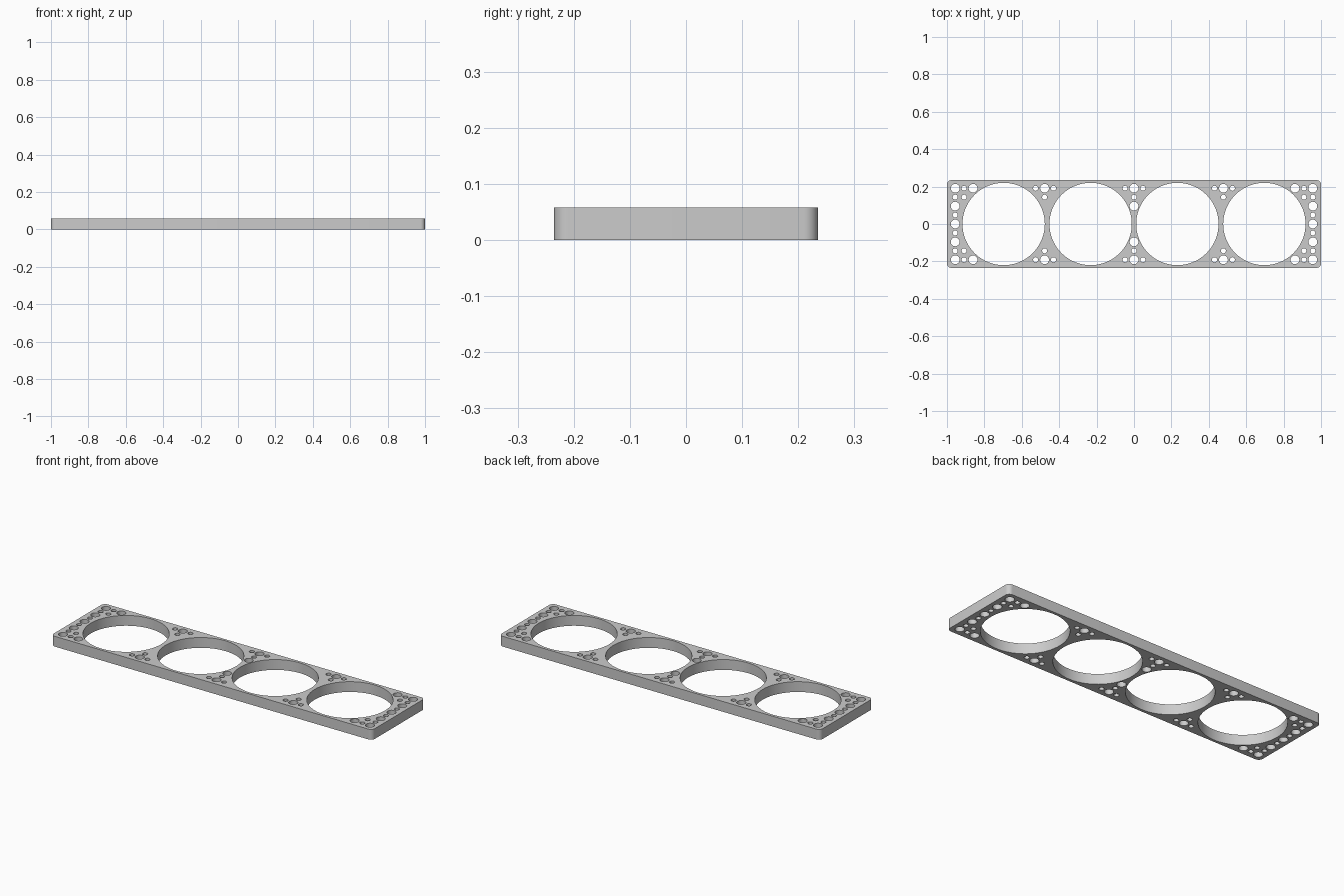
import bpy
import bmesh
from math import cos, sin, pi

if "Cube" in bpy.data.objects:
    bpy.data.objects.remove(bpy.data.objects["Cube"], do_unlink=True)

PITCH = 0.0956
HALF_X, HALF_Y, HEIGHT, CORNER = 1.0, 0.235, 0.058, 0.025
BORE, PIN, SCREW = 0.22, 0.0235, 0.0135

grey = bpy.data.materials.new("light_grey")
grey.use_nodes = True
colour = (0.6, 0.6, 0.6, 1)
grey.diffuse_color = colour
grey.node_tree.nodes["Principled BSDF"].inputs["Base Color"].default_value = colour

curve = bpy.data.curves.new("plate_outline", "CURVE")
curve.dimensions = "2D"
curve.fill_mode = "BOTH"
curve.extrude = HEIGHT / 2


def add_loop(points):
    spline = curve.splines.new("POLY")
    spline.points.add(len(points) - 1)
    for point, (x, y) in zip(spline.points, points):
        point.co = (x, y, 0, 1)
    spline.use_cyclic_u = True


def arc(x, y, radius, start, sweep, steps):
    angles = [start + sweep * i / steps for i in range(steps)]
    return [(x + radius * cos(a), y + radius * sin(a)) for a in angles]


def hole(x, y, radius, steps):
    add_loop(arc(x, y, radius, 0, 2 * pi, steps))


# Rounded rectangular outline
outline = []
for i, (sx, sy) in enumerate([(1, 1), (-1, 1), (-1, -1), (1, -1)]):
    cx, cy = sx * (HALF_X - CORNER), sy * (HALF_Y - CORNER)
    outline += arc(cx, cy, CORNER, i * pi / 2, pi / 2 * 9 / 8, 9)
add_loop(outline)

# Four large round openings
for x in (-0.697, -0.232, 0.232, 0.697):
    hole(x, 0, BORE, 96)

# Hole pattern of one quarter in pitch units, mirrored to the others
pins = [(10, 2), (9, 2), (10, 1), (10, 0), (5, 2), (0, 2), (0, 1)]
screws = [(9.5, 2), (9.5, 1.5), (10, 1.5), (10, 0.5),
          (5.5, 2), (4.5, 2), (5, 1.5), (0.5, 2), (0, 1.5)]
for spots, radius, steps in ((pins, PIN, 32), (screws, SCREW, 24)):
    mirrored = {(sx * x, sy * y) for x, y in spots for sx in (1, -1) for sy in (1, -1)}
    for x, y in sorted(mirrored):
        hole(x * PITCH, y * PITCH, radius, steps)

# Turn the filled profile into one solid plate
source = bpy.data.objects.new("plate_outline", curve)
bpy.context.collection.objects.link(source)
bpy.context.view_layer.update()
depsgraph = bpy.context.evaluated_depsgraph_get()
mesh = bpy.data.meshes.new_from_object(source.evaluated_get(depsgraph))
bpy.data.objects.remove(source, do_unlink=True)

bm = bmesh.new()
bm.from_mesh(mesh)
bmesh.ops.remove_doubles(bm, verts=bm.verts, dist=0.0001)
bmesh.ops.translate(bm, verts=bm.verts, vec=(0, 0, HEIGHT / 2))
bmesh.ops.recalc_face_normals(bm, faces=bm.faces)
bm.to_mesh(mesh)
bm.free()

mesh.name = "perforated_plate"
mesh.materials.clear()
mesh.materials.append(grey)
plate = bpy.data.objects.new("perforated_plate", mesh)
bpy.context.collection.objects.link(plate)
bpy.ops.object.select_all(action="DESELECT")
plate.select_set(True)
bpy.context.view_layer.objects.active = plate
bpy.ops.object.shade_smooth_by_angle(angle=pi / 6)
